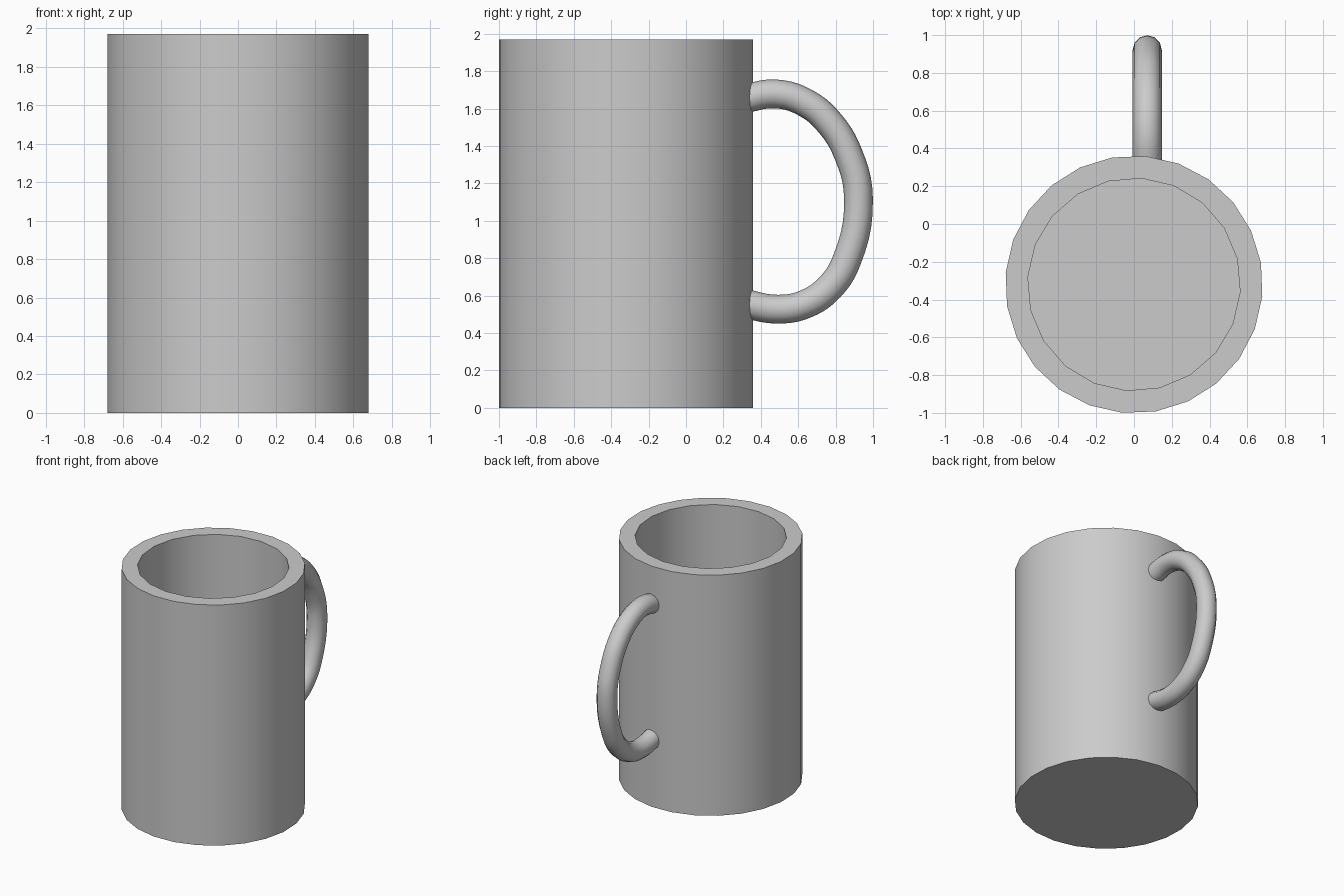
import bpy
from math import radians

cube = bpy.data.objects.get("Cube")
if cube:
    bpy.data.objects.remove(cube, do_unlink=True)

CENTRE_Y = -0.32
HEIGHT = 1.97
FLOOR = 0.12

grey = bpy.data.materials.new("plain_grey")
grey.use_nodes = True
colour = (0.6, 0.6, 0.6, 1)
grey.diffuse_color = colour
grey.node_tree.nodes["Principled BSDF"].inputs["Base Color"].default_value = colour


def select_only(obj):
    bpy.ops.object.select_all(action="DESELECT")
    obj.select_set(True)
    bpy.context.view_layer.objects.active = obj


def cylinder(name, radius, bottom, top, sides, first_corner):
    # first_corner is the angle of one corner, measured from +x
    bpy.ops.mesh.primitive_cylinder_add(
        vertices=sides, radius=radius, depth=top - bottom,
        location=(0, CENTRE_Y, (top + bottom) / 2),
        rotation=(0, 0, radians(first_corner - 90)))
    obj = bpy.context.object
    obj.name = name
    obj.data.materials.append(grey)
    return obj


# Mug body, hollowed from the top
body = cylinder("mug_body", 0.682, 0, HEIGHT, 24, 9.7)
hollow = cylinder("hollow_cutter", 0.563, FLOOR, HEIGHT + 0.2, 20, 14)
hollow.hide_render = True
cut = body.modifiers.new("hollow", "BOOLEAN")
cut.operation = "DIFFERENCE"
cut.solver = "EXACT"
cut.object = hollow
select_only(body)
bpy.ops.object.modifier_apply(modifier=cut.name)
bpy.data.objects.remove(hollow, do_unlink=True)
select_only(body)
bpy.ops.object.shade_smooth_by_angle(angle=radians(30))

# Handle: a round tube swept along a smooth path, ends sunk into the wall
path = [(0.3, 1.65), (0.48, 1.678), (0.64, 1.63), (0.77, 1.52), (0.87, 1.35),
        (0.922, 1.12), (0.86, 0.79), (0.77, 0.645), (0.64, 0.555),
        (0.49, 0.527), (0.3, 0.56)]
curve = bpy.data.curves.new("handle", "CURVE")
curve.dimensions = "3D"
curve.bevel_depth = 0.077
curve.bevel_resolution = 4
curve.resolution_u = 5
curve.use_fill_caps = True
spline = curve.splines.new("BEZIER")
spline.bezier_points.add(len(path) - 1)
for point, (y, z) in zip(spline.bezier_points, path):
    point.co = (0.07, y, z)
    point.handle_left_type = point.handle_right_type = "AUTO"
handle = bpy.data.objects.new("handle", curve)
bpy.context.collection.objects.link(handle)
curve.materials.append(grey)
select_only(handle)
bpy.ops.object.convert(target="MESH")
bpy.ops.object.shade_smooth_by_angle(angle=radians(50))
